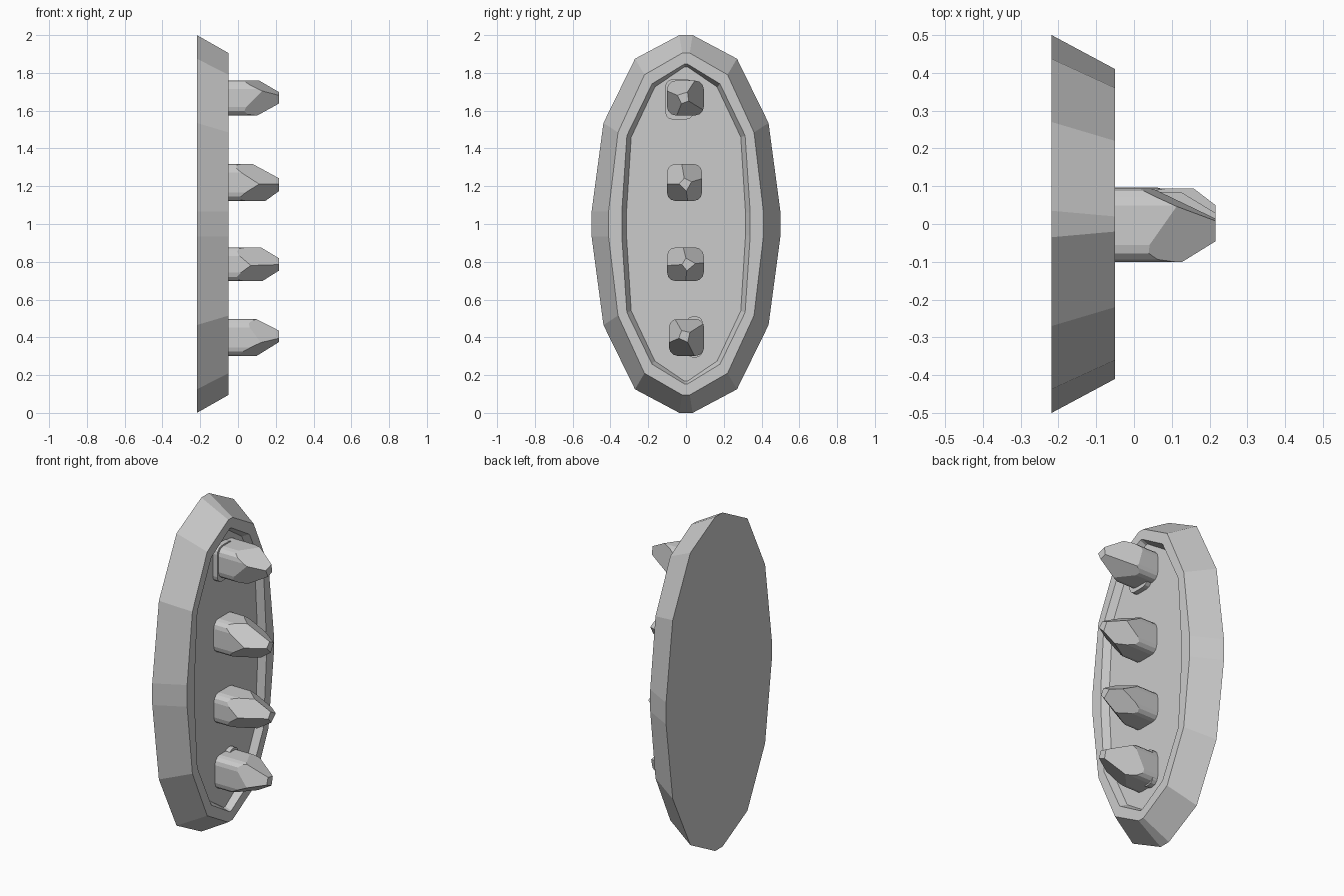
import bpy, bmesh
from math import sin, cos, radians
from mathutils import Vector

if "Cube" in bpy.data.objects:
    bpy.data.objects.remove(bpy.data.objects["Cube"])

BACK, FRONT, FLOOR, TIP = -0.218, -0.05, -0.09, 0.216


def finish(bm, name):
    bmesh.ops.recalc_face_normals(bm, faces=bm.faces)
    mesh = bpy.data.meshes.new(name)
    bm.to_mesh(mesh)
    bm.free()
    obj = bpy.data.objects.new(name, mesh)
    bpy.context.collection.objects.link(obj)
    return obj


def mirror_quarter(q):
    """Closed outline from one quarter, given from the z axis to the y axis."""
    right = q + [(y, -z) for y, z in reversed(q)]
    return right + [(-y, z) for y, z in reversed(right)]


def loft(bm, loops):
    """Join (x, outline) loops with quads and cap both ends."""
    rings = [[bm.verts.new((x, y, z)) for y, z in pts] for x, pts in loops]
    n = len(rings[0])
    for a, b in zip(rings, rings[1:]):
        for i in range(n):
            bm.faces.new((a[i], a[(i + 1) % n], b[(i + 1) % n], b[i]))
    bm.faces.new(rings[0])
    bm.faces.new(rings[-1])


def rounded_square(cy, cz, hy, hz, r=0.045):
    pts = []
    for k, (sy, sz) in enumerate([(1, 1), (-1, 1), (-1, -1), (1, -1)]):
        for j in range(4):
            a = radians(90 * k + 30 * j)
            pts.append((cy + sy * (hy - r) + r * cos(a),
                        cz + sz * (hz - r) + r * sin(a)))
    return pts


# Oval plate: sloped side, flat rim, shallow recess
outer = [(0.035, 1.0), (0.27, 0.875), (0.437, 0.535), (0.5, 0.065)]
rim = [(0.02, 0.905), (0.22, 0.79), (0.36, 0.485), (0.41, 0.065)]
lip = [(0.008, 0.847), (0.18, 0.742), (0.313, 0.468), (0.34, 0.06)]
floor = [(0.008, 0.832), (0.165, 0.725), (0.29, 0.46), (0.315, 0.06)]
bm = bmesh.new()
loft(bm, [(x, [(y, z + 1) for y, z in mirror_quarter(q)]) for x, q in
          ((BACK, outer), (FRONT, rim), (FRONT, lip), (FLOOR, floor))])
finish(bm, "oval_plate")


# Faceted spikes: rounded square posts cut by four slanted planes
def spike(name, cy, cz, hy, hz, ty, tz, angles):
    bm = bmesh.new()
    loft(bm, [(FLOOR - 0.02, rounded_square(cy, cz, hy, hz)),
              (TIP, rounded_square(cy, cz, hy, hz))])
    slope = 0.44
    for a in angles:
        d = Vector((0, cos(radians(a)), sin(radians(a))))
        res = bmesh.ops.bisect_plane(
            bm, geom=bm.verts[:] + bm.edges[:] + bm.faces[:],
            plane_co=Vector((TIP, ty, tz)) + d * 0.024,
            plane_no=d + Vector((slope, 0, 0)), clear_outer=True)
        cut = [e for e in res["geom_cut"] if isinstance(e, bmesh.types.BMEdge)]
        bmesh.ops.edgeloop_fill(bm, edges=cut)
    finish(bm, name)


spike("spike_top", -0.003, 1.667, 0.097, 0.092, -0.012, 1.667, (7, 108, 206, 290))
spike("spike_upper", -0.008, 1.22, 0.093, 0.098, -0.004, 1.213, (63, 137, 225, -29))
spike("spike_lower", -0.003, 0.787, 0.097, 0.089, 0.008, 0.787, (60, 149, 218, -50))
spike("spike_bottom", 0.003, 0.4, 0.093, 0.098, -0.008, 0.408, (78, 161, 246, -13))

# Rough footings showing beside the end spikes
for name, args in (("footing_top", (-0.035, 1.66, 0.075, 0.107)),
                   ("footing_bottom", (0.045, 0.402, 0.045, 0.11))):
    bm = bmesh.new()
    loft(bm, [(FLOOR - 0.02, rounded_square(*args, r=0.04)),
              (FLOOR + 0.03, rounded_square(*args, r=0.04))])
    finish(bm, name)
